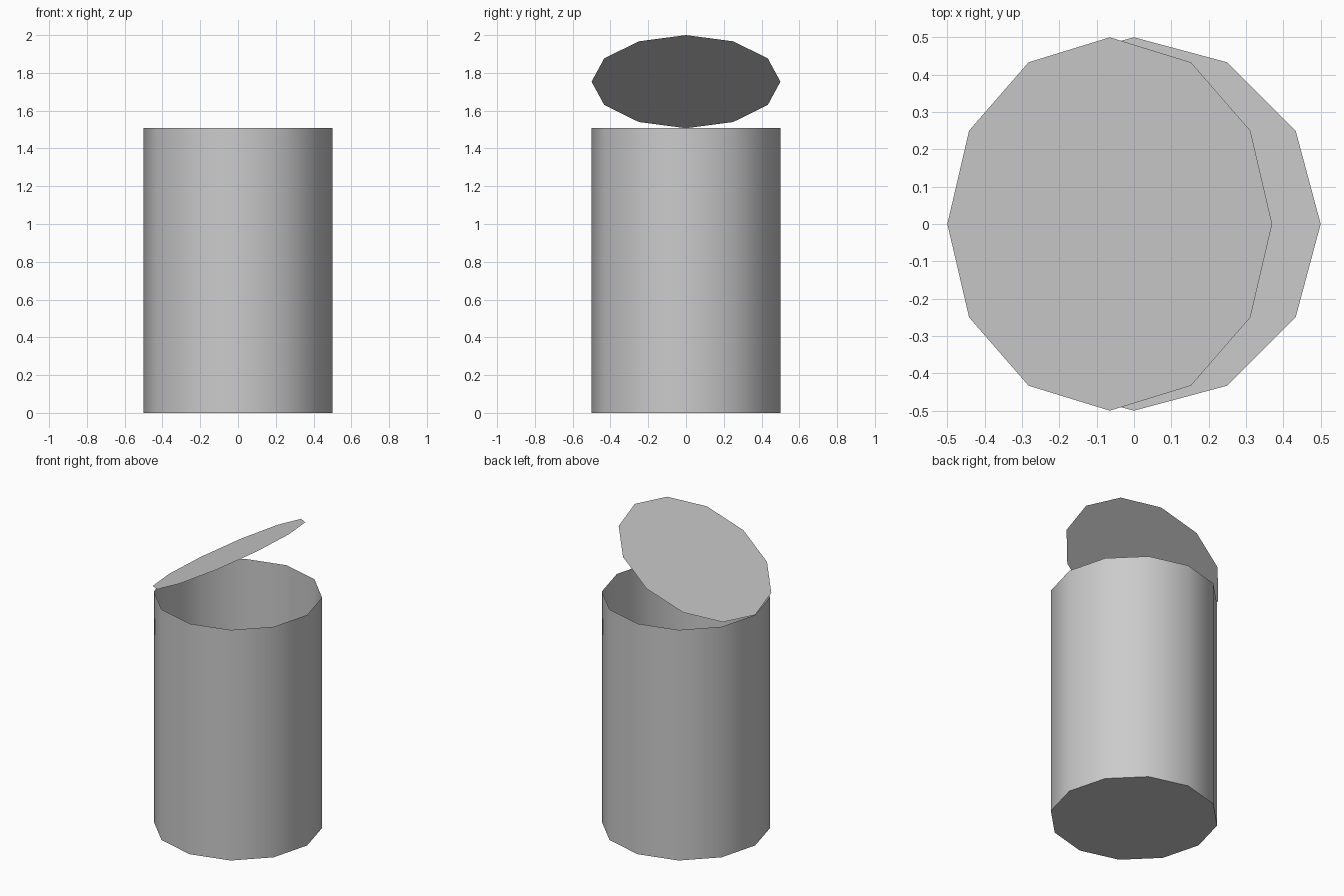
import bpy
import bmesh
import math
from mathutils import Matrix

SIDES = 12
RADIUS = 0.5
HEIGHT = 1.507
LID_ANGLE = math.asin((2 - HEIGHT) / (2 * RADIUS))

cube = bpy.data.objects.get("Cube")
if cube:
    bpy.data.objects.remove(cube, do_unlink=True)

grey = bpy.data.materials.new("light_grey_metal")
grey.use_nodes = True
grey.diffuse_color = (0.6, 0.6, 0.6, 1)
grey.node_tree.nodes["Principled BSDF"].inputs["Base Color"].default_value = (0.6, 0.6, 0.6, 1)


def disc(bm):
    """Flat polygon with a corner on the x axis, facing up."""
    ring = [bm.verts.new((RADIUS * math.cos(a), RADIUS * math.sin(a), 0))
            for a in (math.tau * i / SIDES for i in range(SIDES))]
    return bm.faces.new(ring)


def add_part(name, bm):
    mesh = bpy.data.meshes.new(name)
    bm.to_mesh(mesh)
    bm.free()
    mesh.materials.append(grey)
    part = bpy.data.objects.new(name, mesh)
    bpy.context.collection.objects.link(part)
    return part


# Open can: base disc with its rim pulled up into a thin wall
bm = bmesh.new()
base = disc(bm)
wall = bmesh.ops.extrude_edge_only(bm, edges=base.edges[:])
rim = [v for v in wall["geom"] if isinstance(v, bmesh.types.BMVert)]
bmesh.ops.translate(bm, verts=rim, vec=(0, 0, HEIGHT))
bmesh.ops.recalc_face_normals(bm, faces=bm.faces[:])
base.normal_update()
if base.normal.z > 0:
    bmesh.ops.reverse_faces(bm, faces=bm.faces[:])
can = add_part("can_body", bm)

# Lid: thin disc hinged open at the -x edge of the rim
bm = bmesh.new()
disc(bm)
hinge = (Matrix.Translation((-RADIUS, 0, HEIGHT))
         @ Matrix.Rotation(-LID_ANGLE, 4, "Y")
         @ Matrix.Translation((RADIUS, 0, 0)))
bm.transform(hinge)
lid = add_part("lid", bm)

# Smooth wall, crisp base edge
bpy.ops.object.select_all(action="DESELECT")
can.select_set(True)
bpy.context.view_layer.objects.active = can
bpy.ops.object.shade_smooth_by_angle(angle=math.radians(40))
